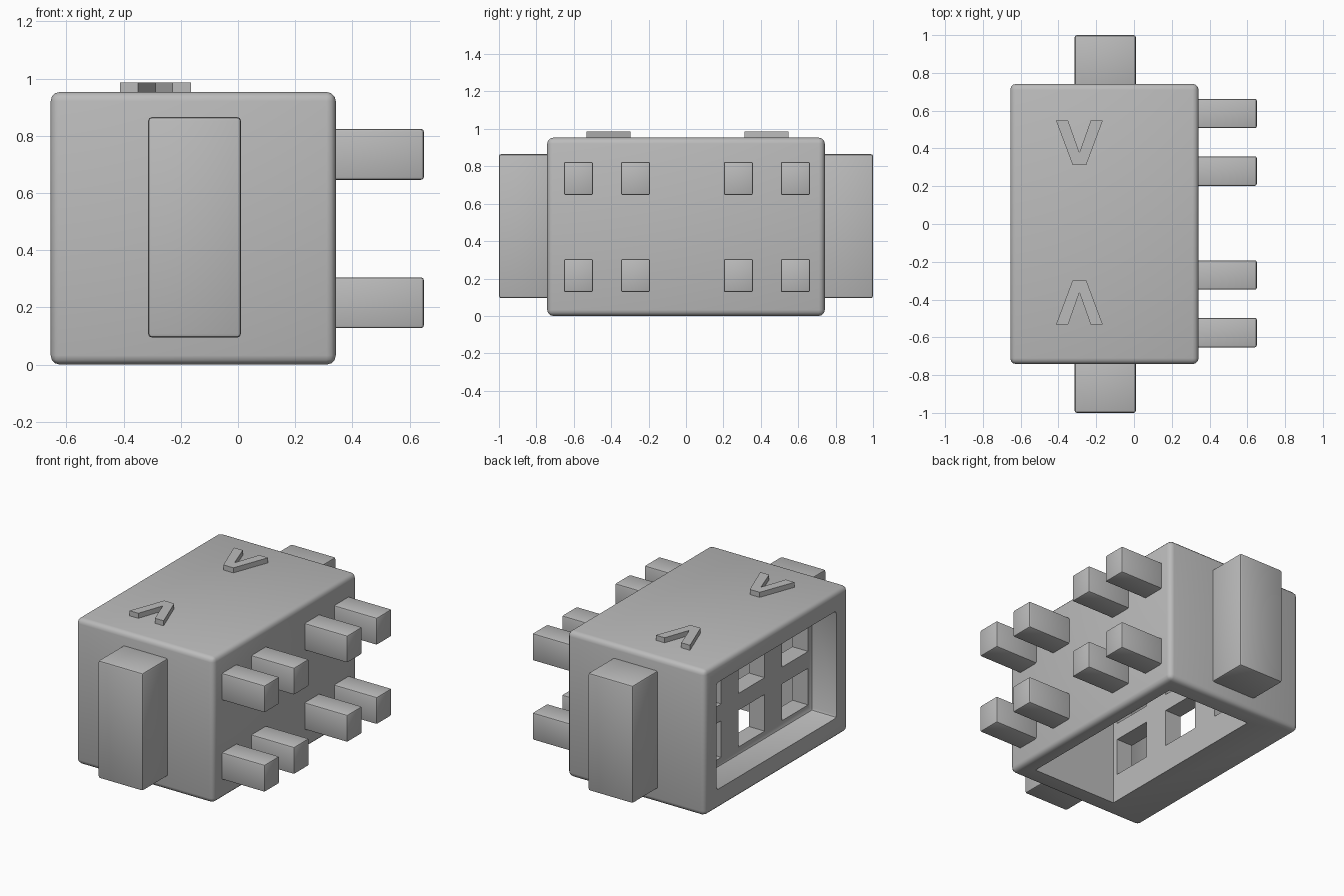
import bpy
import bmesh
import math
from mathutils import Vector

cube = bpy.data.objects.get("Cube")
if cube:
    bpy.data.objects.remove(cube, do_unlink=True)

grey = bpy.data.materials.new("plain_grey")
grey.use_nodes = True
COLOUR = (0.5, 0.5, 0.5, 1)
grey.diffuse_color = COLOUR
grey.node_tree.nodes["Principled BSDF"].inputs["Base Color"].default_value = COLOUR


def finish(name, bm):
    bmesh.ops.recalc_face_normals(bm, faces=bm.faces)
    mesh = bpy.data.meshes.new(name)
    bm.to_mesh(mesh)
    bm.free()
    mesh.materials.append(grey)
    obj = bpy.data.objects.new(name, mesh)
    bpy.context.collection.objects.link(obj)
    return obj


def box(name, x, y, z, bevel=0.0, segments=3):
    """Box between (low, high) pairs, with optional rounded edges."""
    bm = bmesh.new()
    bmesh.ops.create_cube(bm, size=1)
    for v in bm.verts:
        v.co = Vector([sum(r) / 2 + c * (r[1] - r[0]) for c, r in zip(v.co, (x, y, z))])
    if bevel:
        bmesh.ops.bevel(bm, geom=bm.edges[:], offset=bevel, segments=segments,
                        profile=0.5, affect='EDGES')
    return finish(name, bm)


def smooth(obj):
    bpy.ops.object.select_all(action='DESELECT')
    obj.select_set(True)
    bpy.context.view_layer.objects.active = obj
    bpy.ops.object.shade_smooth_by_angle(angle=math.radians(35))


def cut(target, cutter):
    mod = target.modifiers.new(cutter.name, 'BOOLEAN')
    mod.operation = 'DIFFERENCE'
    mod.solver = 'EXACT'
    mod.object = cutter
    bpy.context.view_layer.objects.active = target
    bpy.ops.object.modifier_apply(modifier=mod.name)
    bpy.data.objects.remove(cutter, do_unlink=True)


# Rounded housing, open underneath and on one side
body = box("housing", (-0.655, 0.342), (-0.742, 0.742), (0, 0.953), 0.032)
cut(body, box("cavity", (-0.36, 0.245), (-0.62, 0.62), (-0.1, 0.83)))
cut(body, box("side_recess", (-0.8, -0.475), (-0.62, 0.62), (0.13, 0.83), 0.02, 2))

# Two rows of three windows through the inner partition
for z in (0.3, 0.65):
    for y in (-0.45, 0, 0.45):
        cut(body, box("window", (-0.55, -0.3), (y - 0.135, y + 0.135),
                      (z - 0.12, z + 0.12)))
smooth(body)

# Upright slabs on the front and back
for name, side in (("front_slab", -1), ("back_slab", 1)):
    ends = sorted((side * 0.7, side))
    smooth(box(name, (-0.314, 0.01), ends, (0.095, 0.865), 0.012, 2))

# Square pegs in two rows of four
for z in (0.216, 0.735):
    for y in (-0.575, -0.27, 0.28, 0.585):
        smooth(box("peg", (0.28, 0.65), (y - 0.078, y + 0.078),
                   (z - 0.089, z + 0.089), 0.01, 2))

# Raised chevrons on the lid, pointing at the middle
outline = [(-0.124, 0.235), (-0.06, 0.235), (0, 0.065), (0.06, 0.235),
           (0.124, 0.235), (0.036, 0), (-0.036, 0)]
for name, side, start in (("back_chevron", 1, 0.313), ("front_chevron", -1, -0.298)):
    bm = bmesh.new()
    face = bm.faces.new([bm.verts.new((x - 0.289, start + side * y, 0.94))
                         for x, y in outline])
    top = bmesh.ops.extrude_face_region(bm, geom=[face])["geom"]
    bmesh.ops.translate(bm, vec=(0, 0, 0.046),
                        verts=[g for g in top if isinstance(g, bmesh.types.BMVert)])
    finish(name, bm)
